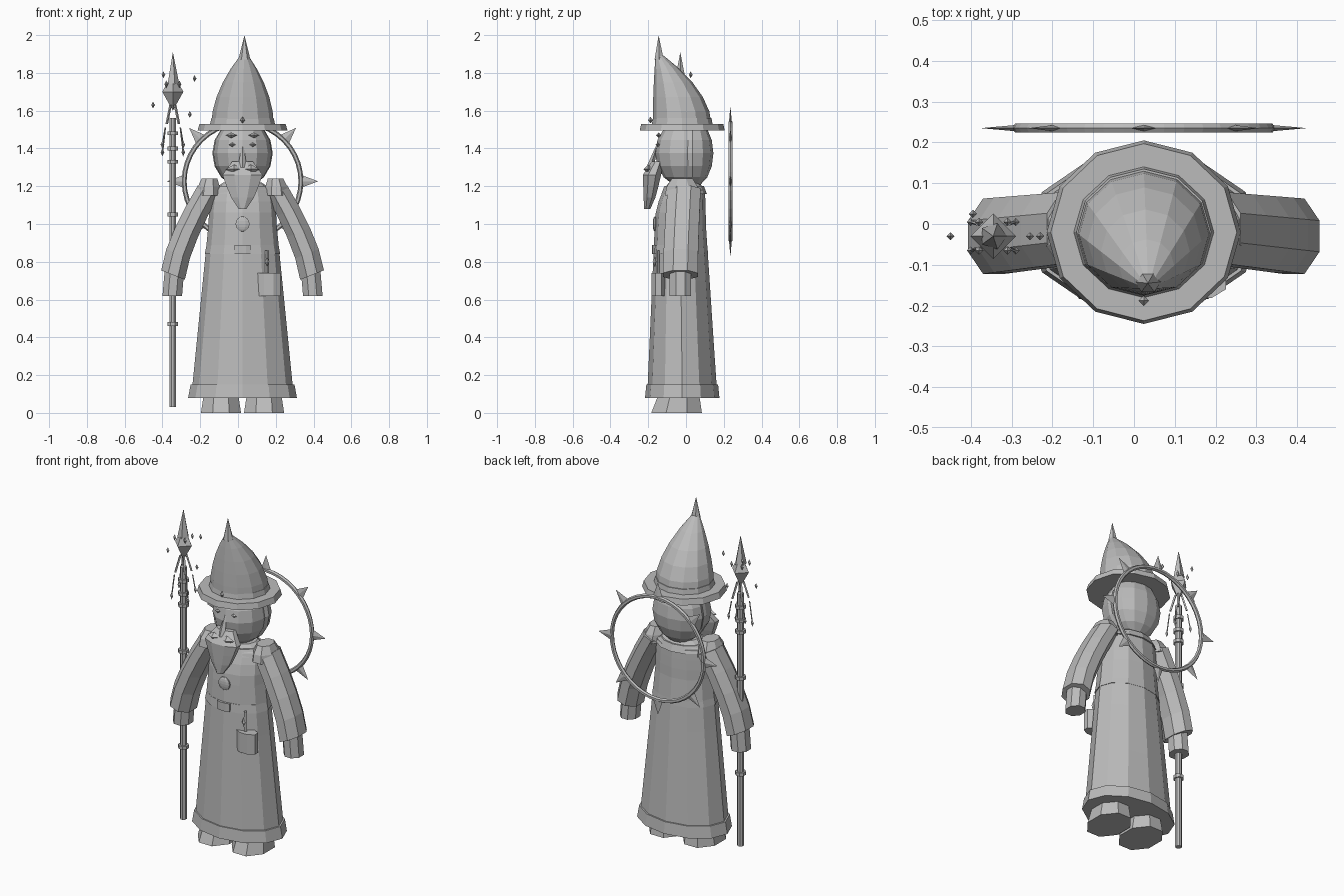
import bpy, bmesh, math
from mathutils import Vector

cube = bpy.data.objects.get("Cube")
if cube:
    bpy.data.objects.remove(cube)

grey = bpy.data.materials.new("plain grey")
grey.use_nodes = True
grey.diffuse_color = (.5, .5, .5, 1)
grey.node_tree.nodes["Principled BSDF"].inputs["Base Color"].default_value = grey.diffuse_color


def loft(name, rings, sides, tilt=0):
    """Skin a stack of ellipses, each given as a centre and two radii."""
    bm = bmesh.new()
    loops = []
    # An eight-sided part shows flat faces to the front
    turn = .5 if sides == 8 else 0
    for centre, wide, deep in rings:
        loop = []
        for i in range(sides):
            angle = math.tau * (i + turn) / sides
            across = wide * math.cos(angle)
            offset = Vector((across, deep * math.sin(angle), tilt * across))
            loop.append(bm.verts.new(centre + offset))
        loops.append(loop)
    for low, high in zip(loops, loops[1:]):
        for i in range(sides):
            bm.faces.new((low[i - 1], low[i], high[i], high[i - 1]))
    bm.faces.new(loops[0])
    bm.faces.new(loops[-1])
    bmesh.ops.remove_doubles(bm, verts=bm.verts, dist=1e-5)
    bmesh.ops.recalc_face_normals(bm, faces=bm.faces)
    mesh = bpy.data.meshes.new(name)
    bm.to_mesh(mesh)
    bm.free()
    mesh.materials.append(grey)
    obj = bpy.data.objects.new(name, mesh)
    bpy.context.collection.objects.link(obj)
    return obj


def taper(name, bottom, top, lower, upper=None, sides=12, steps=1, power=1, tilt=0):
    """Column from bottom to top; power bends both its outline and its axis."""
    upper = upper or lower
    rings = []
    for step in range(steps + 1):
        height = step / steps
        blend = height ** power
        centre = bottom.lerp(top, blend)
        centre.z = bottom.z + (top.z - bottom.z) * height
        wide, deep = Vector(lower).lerp(Vector(upper), blend)
        rings.append((centre, wide, deep))
    return loft(name, rings, sides, tilt)


def ball(name, centre, size, sides=4, steps=2):
    """Ellipsoid; with the default counts it is a cut gem."""
    wide, deep, tall = size
    rings = []
    for step in range(steps + 1):
        angle = math.pi * step / steps
        lift = Vector((0, 0, -tall * math.cos(angle)))
        rings.append((centre + lift, wide * math.sin(angle), deep * math.sin(angle)))
    return loft(name, rings, sides)


def body(y, z, x=0):
    """Point measured from the centre line of the figure."""
    return Vector((x + .024, y, z))


def staff(z, x=0, y=0):
    """Point measured from the axis of the staff."""
    return Vector((x - .345, y - .03, z))


# Robe, hem, collar and belt
waist, chest, neck = (.18, .135), (.16, .11), (.1, .08)
taper("robe_skirt", body(-.02, .1), body(-.03, 1), (.27, .185), waist, steps=3)
taper("robe_chest", body(-.03, 1), body(-.01, 1.18), waist, chest, steps=3, power=2)
taper("robe_neck", body(-.01, 1.18), body(-.01, 1.22), chest, neck)
taper("hem", body(-.02, .08), body(-.02, .15), (.288, .197), (.275, .19))
taper("collar", body(-.01, 1.16), body(-.01, 1.2), (.165, .12), (.135, .105))
taper("belt", body(-.03, .84), body(-.03, .89), (.2, .147), (.19, .142))

# Buckle, pendant and pouch
taper("buckle", body(-.17, .84), body(-.17, .89), (.045, .012), sides=8)
ball("pendant", body(-.165, 1), (.04, .012, .04), sides=8, steps=8)
taper("pouch", body(-.145, .62, .14), body(-.145, .74, .14), (.066, .04), sides=8)
taper("pouch_strap", body(-.15, .74, .13), body(-.15, .86, .13), (.01, .01), sides=4)
ball("pouch_charm", body(-.165, .8, .13), (.012, .012, .03))

# Limbs and face details, mirrored about the centre line
for side, label in ((1, "left"), (-1, "right")):
    taper(label + "_shoe", body(-.05, 0, side * .114), body(-.035, .12, side * .114),
          (.115, .145), (.095, .11), sides=8)
    taper(label + "_sleeve", body(-.03, .73, side * .368), body(-.01, 1.18, side * .18),
          (.068, .1), (.062, .095), sides=8, steps=4, power=1.4, tilt=side * .4)
    taper(label + "_hand", body(-.03, .62, side * .372), body(-.03, .76, side * .36),
          (.056, .062), sides=8)
    taper(label + "_shoulder_pad", body(-.02, 1.15, side * .18), body(-.02, 1.24, side * .175),
          (.07, .1), (.045, .06), sides=8, steps=2, power=2)
    ball(label + "_eye", body(-.15, 1.42, side * .055), (.018, .012, .012))
    ball(label + "_brow", body(-.145, 1.47, side * .06), (.03, .014, .015))
    ball(label + "_moustache", body(-.2, 1.29, side * .045), (.045, .025, .025))

# Head, hair, nose and beard
ball("head", body(-.01, 1.375), (.155, .153, .18), sides=12, steps=8)
ball("hair", body(.035, 1.375), (.16, .11, .18), sides=12, steps=8)
taper("nose", body(-.19, 1.3), body(-.155, 1.41), (.024, .02), (.006, .006), sides=4)
jaw = (.115, .052)
taper("beard", body(-.205, 1.08), body(-.18, 1.26), (.022, .018), jaw,
      sides=8, steps=3, power=.7)
taper("beard_top", body(-.18, 1.26), body(-.15, 1.33), jaw, (.06, .035), sides=8)

# Forward-leaning hat
taper("hat_brim", body(-.02, 1.495), body(-.02, 1.53), (.238, .225), (.228, .217))
taper("hat_band", body(-.02, 1.52), body(-.02, 1.56), (.174, .162), (.165, .155))
taper("hat_cone", body(-.02, 1.52), body(-.145, 1.9, .01), (.166, .156), (.016, .016),
      steps=5, power=1.9)
taper("hat_spike", body(-.142, 1.87, .01), body(-.145, 2, .01), (.032, .028), (0, 0), sides=6)
ball("hat_gem", body(-.188, 1.55), (.013, .013, .018))

# Halo ring with spikes behind the figure
halo_centre = body(.235, 1.226)
bpy.ops.mesh.primitive_torus_add(major_segments=40, minor_segments=6, major_radius=.309,
                                 minor_radius=.013, location=halo_centre,
                                 rotation=(math.pi / 2, 0, 0))
halo = bpy.context.object
halo.name = "halo_ring"
halo.data.materials.append(grey)
spike_count = 8
for i in range(spike_count):
    spike = taper("halo_spike", Vector((0, 0, .31)), Vector((0, 0, .4)),
                  (.034, .008), (0, 0), sides=4)
    spike.location = halo_centre
    spike.rotation_euler.y = math.tau * i / spike_count

# Staff with rings and a crystal head
taper("staff", staff(.03), staff(1.56), (.019, .019), sides=8)
for height in (.47, 1.05, 1.33, 1.4, 1.48):
    taper("staff_ring", staff(height - .01), staff(height + .01), (.03, .03), sides=8)
ball("crystal", staff(1.7), (.056, .056, .1))
taper("crystal_spike", staff(1.74), staff(1.91), (.034, .034), (0, 0), sides=5)

# Prongs, shards and hanging cords around the crystal
for x in (-1, 1):
    for y in (-1, 1):
        taper("prong", staff(1.53, x * .032, y * .032), staff(1.63, x * .012, y * .012),
              (.007, .007), sides=4)
        ball("crystal_shard", staff(1.74, x * .035, y * .035), (.01, .01, .02))
        drop = staff(1.4 + y * .02, x * .055, y * .035)
        cord_top = staff(1.51, x * .04, y * .03)
        taper("cord", drop, cord_top, (.004, .004), sides=4)
        ball("cord_drop", drop, (.01, .01, .022))

# Floating shards
for place in (staff(1.63, -.105), staff(1.79, -.05, .055), staff(1.77, .115), staff(1.58, .09)):
    ball("floating_shard", place, (.01, .01, .018))
